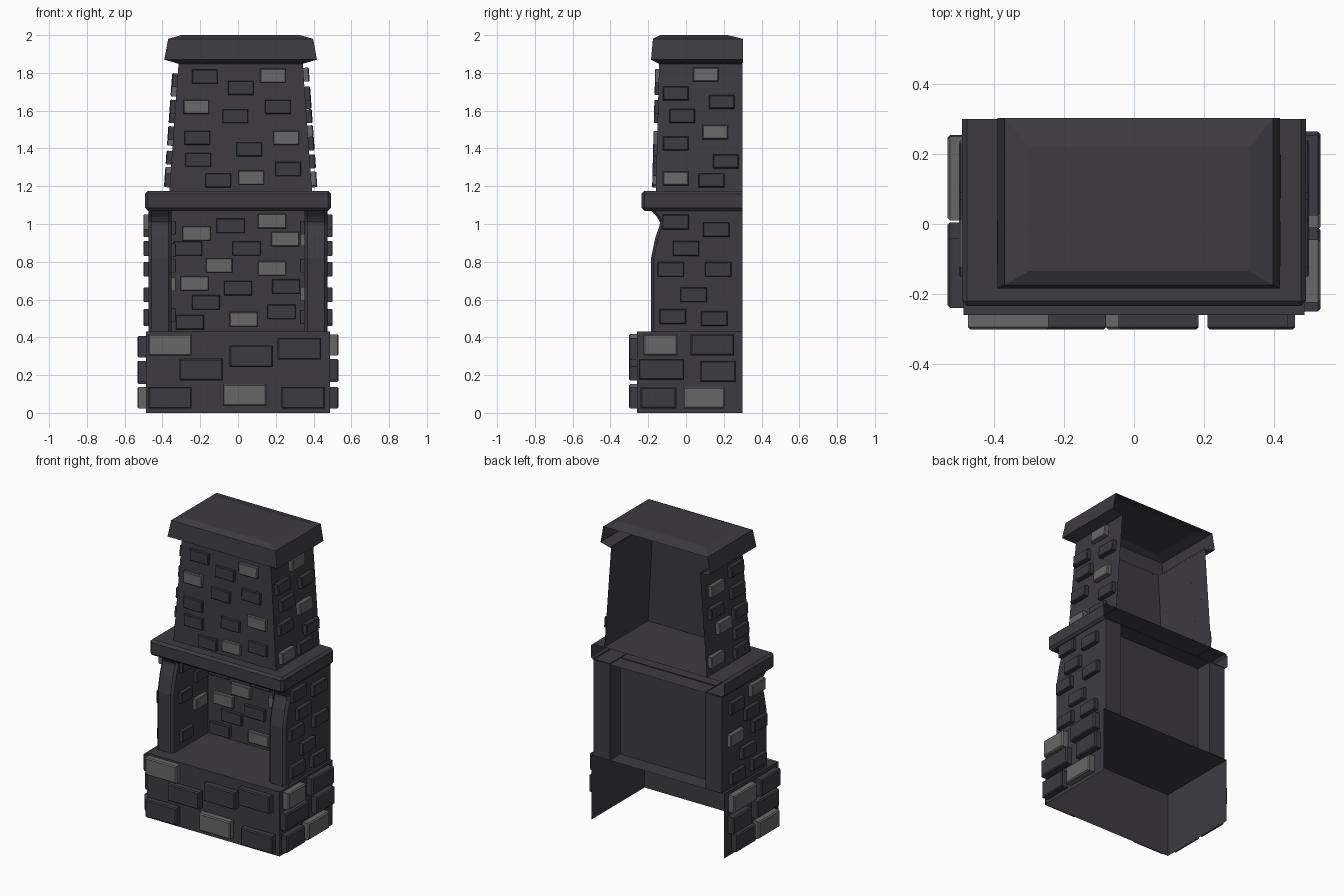
import bpy, bmesh, math
from mathutils import Matrix, Vector

if "Cube" in bpy.data.objects:
    bpy.data.objects.remove(bpy.data.objects["Cube"])


def material(name, rgb):
    m = bpy.data.materials.new(name)
    m.diffuse_color = (*rgb, 1)
    m.use_nodes = True
    m.node_tree.nodes["Principled BSDF"].inputs["Base Color"].default_value = m.diffuse_color
    return m


STONE = material("dark stone", (0.047, 0.044, 0.053))
DARK = material("dark brick", (0.045, 0.043, 0.054))
LIGHT = material("light brick", (0.137, 0.137, 0.138))


def finish(name, bm, mats=(STONE,)):
    me = bpy.data.meshes.new(name)
    bm.to_mesh(me)
    bm.free()
    for m in mats:
        me.materials.append(m)
    ob = bpy.data.objects.new(name, me)
    bpy.context.collection.objects.link(ob)
    return ob


def loft(bm, rings, closed=True):
    """Skin a list of point rings, returns vertex rings."""
    vs = [[bm.verts.new(p) for p in r] for r in rings]
    n = len(rings[0])
    for a, b in zip(vs, vs[1:]):
        for i in range(n if closed else n - 1):
            j = (i + 1) % n
            bm.faces.new((a[i], a[j], b[j], b[i]))
    return vs


def u_ring(x0, x1, front, back, z):
    """Three sides of a rectangle, open at the back."""
    return [(x0, back, z), (x0, front, z), (x1, front, z), (x1, back, z)]


def bricks(name, data, normal, size, depth, place, tilt=0):
    """data: (along, z, light[, width]); place(along, z) gives the wall point."""
    bm = bmesh.new()
    n = Vector(normal)
    up = Vector((0, 0, 1))
    side = up.cross(n)
    rot = Matrix((side, up, n)).transposed().to_4x4()
    for a, z, light, *w in data:
        tmp = bmesh.new()
        bmesh.ops.create_cube(tmp, size=1)
        bmesh.ops.scale(tmp, verts=tmp.verts, vec=(w[0] if w else size[0], size[1], depth))
        bmesh.ops.translate(tmp, verts=tmp.verts, vec=(0, 0, depth / 2))
        # the face against the wall is left open
        back = [f for f in tmp.faces if f.normal.z < -.5]
        bmesh.ops.delete(tmp, geom=back, context='FACES_ONLY')
        front = [e for e in tmp.edges if all(v.co.z > depth / 2 for v in e.verts)]
        bmesh.ops.bevel(tmp, geom=front, offset=depth * 0.16, segments=1, affect='EDGES')
        bmesh.ops.transform(tmp, verts=tmp.verts, matrix=Matrix.Translation(place(a, z))
                            @ rot @ Matrix.Rotation(-tilt, 4, 'X'))
        for f in tmp.faces:
            f.material_index = light
        me = bpy.data.meshes.new("tmp")
        tmp.to_mesh(me)
        tmp.free()
        bm.from_mesh(me)
        bpy.data.meshes.remove(me)
    return finish(name, bm, (DARK, LIGHT))


# Base: open at back and bottom, hearth on top
bm = bmesh.new()
v = loft(bm, [u_ring(-.488, .488, -.26, .298, z) for z in (0, .43)], False)
bm.faces.new(v[1])
finish("base", bm)

bricks("base_front_bricks", [
    (-.36, .36, 1), (.07, .30, 0), (.325, .34, 0), (-.195, .23, 0),
    (-.36, .08, 0), (.035, .095, 1), (.345, .08, 0)],
    (0, -1, 0), (.23, .115), .042, lambda a, z: (a, -.26, z))
bricks("base_right_bricks", [
    (-.135, .36, 1, .18), (.14, .36, 0, .23), (-.13, .23, 0, .24),
    (.17, .22, 0, .19), (-.145, .08, 0, .19), (.095, .08, 1, .22)],
    (1, 0, 0), (.2, .112), .045, lambda a, z: (.488, a, z))
bricks("base_left_bricks", [
    (-.14, .35, 0, .2), (.13, .35, 1, .24), (-.11, .22, 0, .23),
    (.16, .21, 0, .19), (-.12, .08, 1, .22), (.12, .08, 0, .2)],
    (-1, 0, 0), (.2, .112), .045, lambda a, z: (-.488, a, z))

# Pillars: full-depth side walls with a curved bracket at the front
PROFILE = [(-.185, .43), (-.185, .82), (-.162, .93), (-.14, .99),
           (-.138, 1.01), (-.155, 1.04), (-.19, 1.075)]
wall_bricks = [(-.055, 1.01), (.16, .97), (0, .87), (-.08, .76),
               (.17, .76), (.04, .625), (-.07, .51), (.15, .50)]
firebox_bricks = {
    -1: [(-.05, .98, 0), (.1, .86, 0), (-.06, .78, 0), (.09, .68, 1), (-.05, .52, 0)],
    1: [(-.05, .98, 0), (.06, .92, 1), (-.04, .78, 0), (.06, .63, 1), (-.05, .51, 0)]}
for s, label in ((-1, "left"), (1, "right")):
    bm = bmesh.new()
    c, xi, xo, yb = .015, .353, .473, .298
    loft(bm, [[(s * x, y, z) for x, y in (
        (xo, yb), (xo, fy + c), (xo - c, fy), (xi + c, fy), (xi, fy + c), (xi, yb))]
        for fy, z in PROFILE])
    bmesh.ops.recalc_face_normals(bm, faces=bm.faces)
    finish(label + "_pillar", bm)
    data = [(a, z, int(s < 0 and i in (0, 4))) for i, (a, z) in enumerate(wall_bricks)]
    bricks(label + "_wall_bricks", data, (s, 0, 0), (.14, .078), .028,
           lambda a, z: (s * .473, a, z))
    bricks(label + "_firebox_bricks", firebox_bricks[s],
           (-s, 0, 0), (.12, .072), .025, lambda a, z: (s * .353, a, z))

# Firebox back panel between the pillars
bm = bmesh.new()
loft(bm, [[(-.353, .188, z), (.353, .188, z)] for z in (.43, 1.075)], False)
finish("firebox_back", bm)
bricks("firebox_back_bricks", [
    (-.22, .95, 1), (-.04, .99, 0), (.18, 1.015, 1), (.045, .87, 0), (-.265, .87, 0),
    (-.1, .78, 1, .14), (.25, .92, 1), (.18, .765, 1), (-.23, .685, 1), (0, .66, 0),
    (.255, .67, 0), (-.17, .585, 0), (.23, .535, 0), (-.255, .48, 0), (.03, .495, 1)],
    (0, -1, 0), (.148, .076), .022, lambda a, z: (a, .188, z))

# Mantel shelf: bevelled, open at the back
bm = bmesh.new()
v = loft(bm, [u_ring(-.492, .492, -.235, .3, z) for z in (1.07, 1.175)], False)
bm.faces.new(v[1])
bm.faces.new(v[0][::-1])
bmesh.ops.bevel(bm, geom=[e for e in bm.edges if not e.is_boundary],
                offset=.015, segments=1, affect='EDGES')
finish("mantel", bm)

# Tapered chimney breast, open at the back
CX, Z0, Z1 = .014, 1.17, 1.86


def mix(a, b, z):
    return a + (b - a) * (z - Z0) / (Z1 - Z0)


def half(z):
    return mix(.378, .328, z)


def front(z):
    return mix(-.16, -.142, z)


bm = bmesh.new()
loft(bm, [u_ring(CX - half(z), CX + half(z), front(z), .3, z) for z in (Z0, Z1)], False)
finish("chimney", bm)
bricks("chimney_front_bricks", [
    (-.175, 1.78, 0), (.015, 1.72, 0), (.185, 1.785, 1), (-.22, 1.62, 1), (-.015, 1.57, 0),
    (.21, 1.62, 0), (-.215, 1.455, 0), (.255, 1.455, 1), (-.21, 1.34, 0), (.06, 1.395, 0),
    (.265, 1.29, 0), (-.105, 1.23, 0), (.07, 1.245, 1)],
    (0, -1, 0), (.135, .073), .02, lambda a, z: (a, front(z), z), .026)
chimney_bricks = {
    1: [(.105, 1.79, 1), (-.055, 1.69, 0), (.19, 1.645, 0), (-.02, 1.57, 0), (.155, 1.485, 1),
        (-.055, 1.425, 0), (.21, 1.33, 0), (-.055, 1.24, 1), (.135, 1.23, 0)],
    -1: [(-.05, 1.76, 0), (.16, 1.71, 1), (-.05, 1.62, 0), (.18, 1.57, 0), (-.06, 1.48, 0),
         (.11, 1.45, 1), (-.06, 1.35, 0), (.21, 1.265, 1), (-.05, 1.23, 0)]}
for s, label in ((-1, "left"), (1, "right")):
    bricks(label + "_chimney_bricks", chimney_bricks[s], (s, 0, 0), (.135, .073), .03,
           lambda a, z: (CX + s * half(z), a, z), .07)

# Cap: sloped underside, flared sides, bevelled top
bm = bmesh.new()
v = loft(bm, [u_ring(CX - .328, CX + .328, -.142, .3, 1.848),
              u_ring(CX - .404, CX + .404, -.185, .303, 1.87),
              u_ring(CX - .384, CX + .384, -.175, .303, 1.98),
              u_ring(CX - .315, CX + .315, -.135, .22, 2.0)], False)
bm.faces.new(v[3])
bm.faces.new((v[2][3], v[2][0], v[3][0], v[3][3]))
finish("cap", bm)
